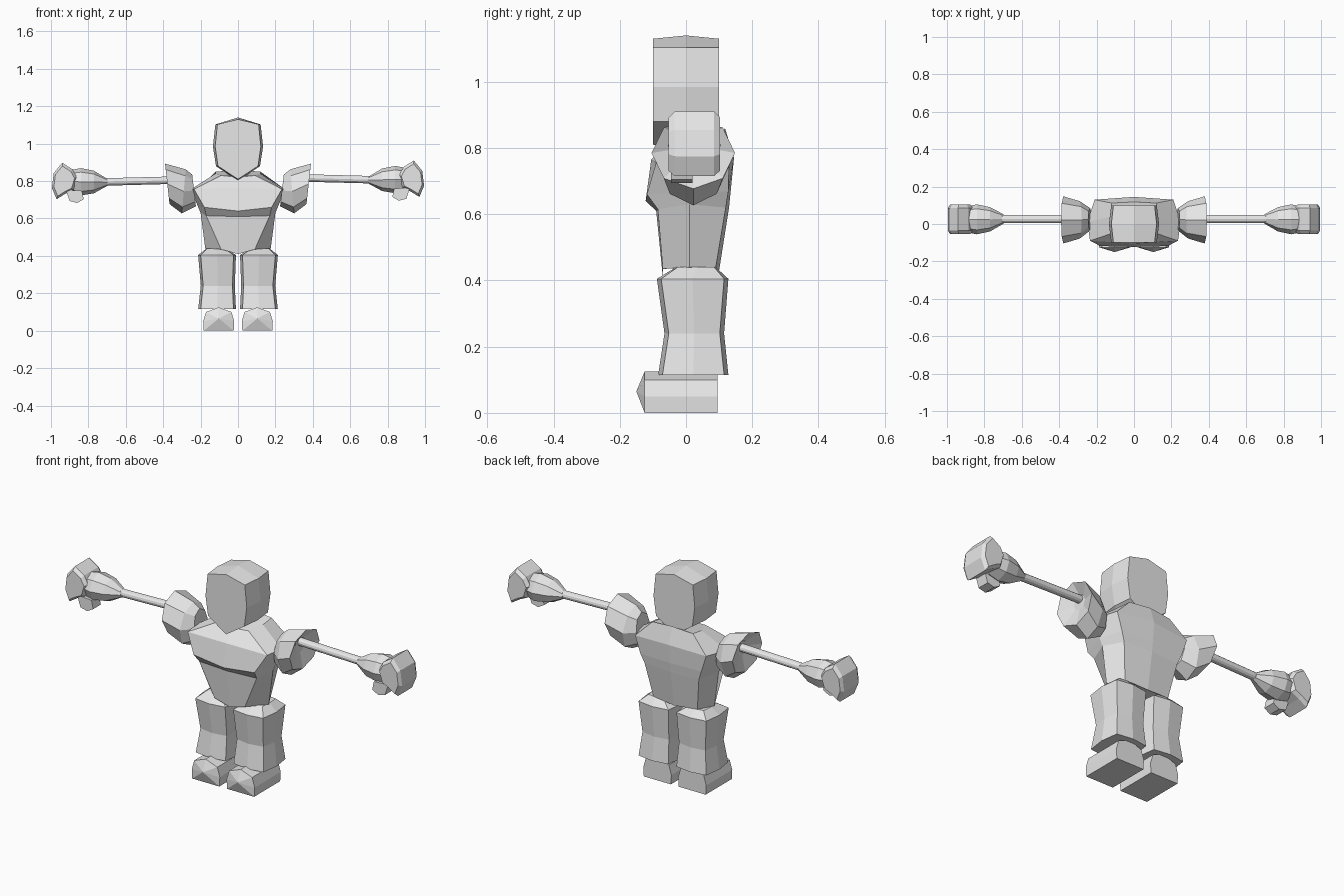
import bpy, bmesh, math
from mathutils import Vector

if "Cube" in bpy.data.objects:
    bpy.data.objects.remove(bpy.data.objects["Cube"])

grey = bpy.data.materials.new("light_grey")
grey.diffuse_color = (0.8, 0.8, 0.8, 1)
grey.use_nodes = True
grey.node_tree.nodes["Principled BSDF"].inputs["Base Color"].default_value = grey.diffuse_color


def loft(name, rings, side=1, dz=0.0, caps=True, start=None, end=None):
    """Skin equal-sized closed rings; start/end are optional cap apex points."""
    bm = bmesh.new()
    put = lambda p: bm.verts.new((p[0] * side, p[1], p[2] + dz))
    loops = [[put(p) for p in r] for r in rings]
    n = len(loops[0])
    for a, b in zip(loops, loops[1:]):
        for i in range(n):
            j = (i + 1) % n
            bm.faces.new((a[i], a[j], b[j], b[i]))
    for loop, apex in ((loops[0], start), (loops[-1], end)):
        if apex:
            v = put(apex)
            for i in range(n):
                bm.faces.new((loop[i], loop[(i + 1) % n], v))
        elif caps:
            bm.faces.new(loop)
    bmesh.ops.recalc_face_normals(bm, faces=bm.faces)
    mesh = bpy.data.meshes.new(name)
    bm.to_mesh(mesh)
    bm.free()
    mesh.materials.append(grey)
    ob = bpy.data.objects.new(name, mesh)
    bpy.context.collection.objects.link(ob)
    return ob


def mirrored(half):
    """Front centre to back centre half outline -> full ring."""
    return half + [(-x, y, z) for x, y, z in half[-2:0:-1]]


def octagon(x, cy, cz, ry, rz, lean=0.0):
    """Ring round the arm axis; lean shifts the top outward along x."""
    pts = []
    for i in range(8):
        a = i * math.pi / 4
        pts.append((x + lean * math.sin(a), cy + ry * math.cos(a), cz + rz * math.sin(a)))
    return pts


def bulged_box(cx, cy, z, hx, hy, b):
    """Rectangle whose sides bulge by b at their middles."""
    return [(cx + x, cy + y, z) for x, y in (
        (-hx, -hy), (0, -hy - b), (hx, -hy), (hx + b, 0),
        (hx, hy), (0, hy + b), (-hx, hy), (-hx - b, 0))]


# Head: shield outline, fuller at mid depth
def head_ring(y, k, top, low):
    half = [(0, y, low), (0.107 * k, y, 0.88), (0.122 * k, y, 0.985),
            (0.11 * k, y, 1.103), (0, y, top)]
    return mirrored(half)


loft("head", [head_ring(-0.1, 1, 1.13, 0.81), head_ring(0, 1.1, 1.14, 0.80),
              head_ring(0.1, 1, 1.13, 0.81)])

# Torso: stacked rings from waist to neck
loft("torso", [mirrored(h) for h in (
    [(0, -.07, .41), (.09, -.07, .435), (.175, .01, .44), (.13, .09, .44), (0, .1, .43)],
    [(0, -.09, .61), (.17, -.085, .615), (.2, .01, .63), (.16, .12, .62), (0, .13, .62)],
    [(0, -.122, .64), (.18, -.118, .66), (.215, .01, .665), (.18, .128, .67), (0, .135, .67)],
    [(0, -.105, .765), (.235, -.09, .757), (.25, .01, .757), (.21, .13, .76), (0, .145, .77)],
    [(0, -.04, .82), (.09, -.04, .83), (.12, .04, .84), (.12, .112, .85), (0, .118, .86)],
)])

for s, label in ((1, "left"), (-1, "right")):
    dz = 0 if s > 0 else -0.012

    # Shoulder: flared cup with a recessed opening for the arm
    loft(label + "_shoulder", [
        octagon(.235, .025, .75, .06, .085, .01),
        octagon(.29, .022, .745, .1, .118, -.01),
        octagon(.378, .022, .785, .126, .108, .012),
        octagon(.35, .025, .8, .04, .04)], s)

    # Arm rod
    rod = [[(x, .027 + .022 * math.cos(i * math.pi / 6),
             z + .02 * math.sin(i * math.pi / 6)) for i in range(12)]
           for x, z in ((.30, .818), (.72, .807))]
    loft(label + "_arm", rod, s, dz)

    # Cuff swelling from wrist to hand
    loft(label + "_cuff", [
        octagon(.697, .027, .805, .025, .018),
        octagon(.77, .025, .807, .065, .06),
        octagon(.84, .025, .808, .08, .073),
        octagon(.90, .025, .81, .068, .06)], s, dz)

    # Curled hand: hooked outline, wider at mid depth
    outline = [(.86, .83), (.885, .875), (.94, .91), (.985, .855), (.995, .775),
               (.97, .715), (.922, .745), (.88, .765)]
    hand = []
    for y, k in ((-.053, .82), (-.035, 1), (.085, 1), (.103, .82)):
        hand.append([(.935 + (x - .935) * k, y, .81 + (z - .81) * k) for x, z in outline])
    loft(label + "_hand", hand, s, dz)

    # Thumb block under the palm
    thumb = [(.835, .76), (.825, .715), (.86, .695), (.90, .705), (.92, .765)]
    loft(label + "_thumb", [[(x, y, z) for x, z in thumb] for y in (-.045, .02)], s, dz)

    # Leg: pinched at the knee, sloped top
    loft(label + "_leg", [
        bulged_box(.112, .022, .115, .088, .093, .013),
        bulged_box(.108, .025, .24, .078, .077, .013),
        bulged_box(.112, .02, .405, .088, .095, .013),
        bulged_box(.118, .03, .44, .045, .055, .005)], s)

    # Foot: rounded-top block with a pointed toe
    section = [(-.08, 0), (-.083, .05), (-.068, .1), (0, .125),
               (.068, .1), (.083, .05), (.08, 0), (0, 0)]
    foot = [[(.103 + x, y, z) for x, z in section] for y in (-.125, .095)]
    loft(label + "_foot", foot, s, start=(.103, -.15, .065))
